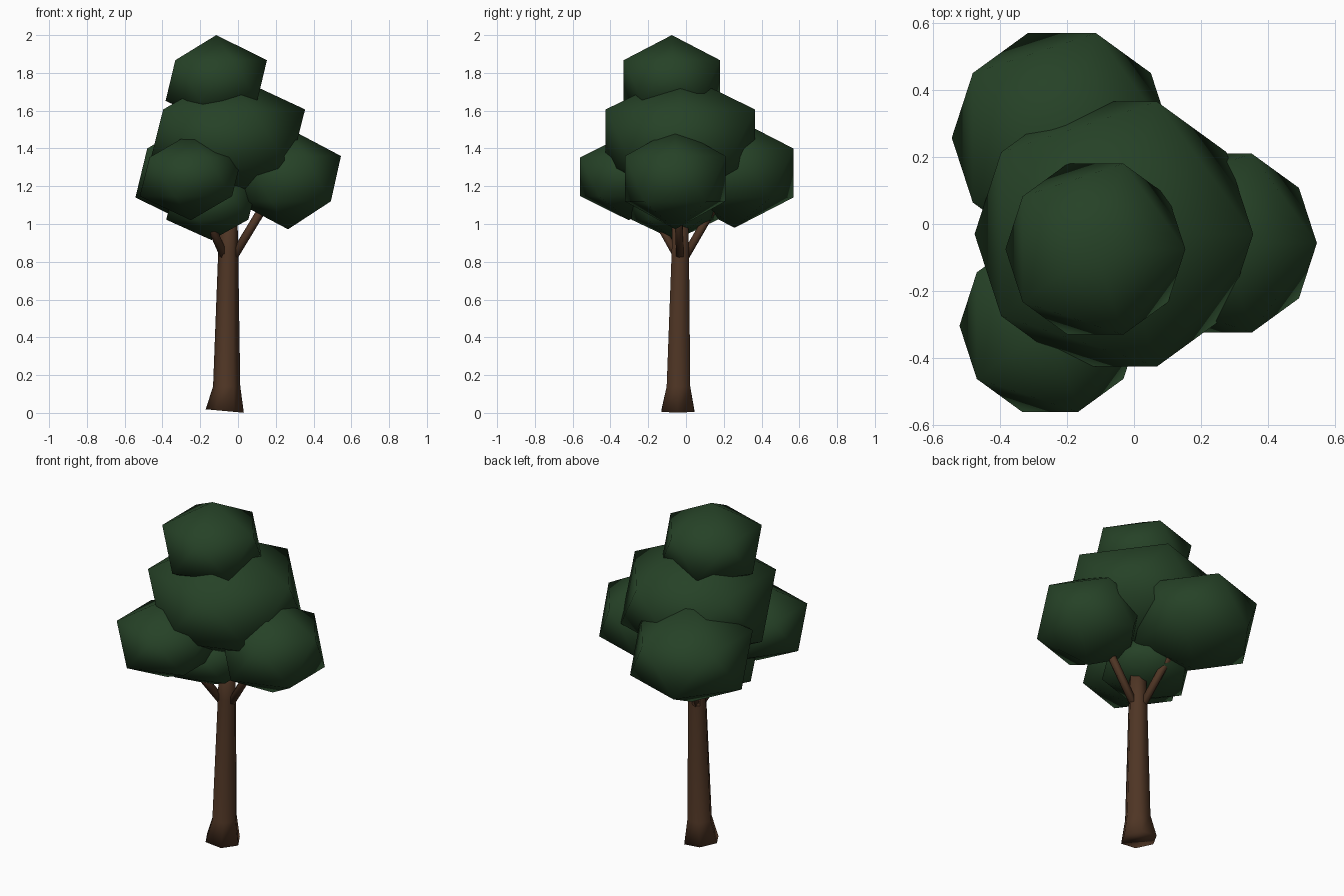
import bpy, math
from mathutils import Vector

if "Cube" in bpy.data.objects:
    bpy.data.objects.remove(bpy.data.objects["Cube"])


def material(name, color):
    m = bpy.data.materials.new(name)
    m.diffuse_color = (*color, 1)
    m.use_nodes = True
    m.node_tree.nodes["Principled BSDF"].inputs["Base Color"].default_value = m.diffuse_color
    return m


LEAF = material("leaf green", (0.019, 0.054, 0.020))
BARK = material("bark brown", (0.078, 0.036, 0.018))


def finish(obj, name, mat):
    obj.name = name
    obj.data.materials.append(mat)
    obj.data.polygons.foreach_set("use_smooth", [True] * len(obj.data.polygons))


def leaf_clump(name, center, ring, height):
    """Squashed icosahedron: ring is its plan radius, height its half height."""
    bpy.ops.mesh.primitive_ico_sphere_add(subdivisions=1, radius=1, location=center)
    obj = bpy.context.object
    r = ring / 0.894
    obj.scale = (r, r, height)
    finish(obj, name, LEAF)


def hex_tube(name, rings):
    """Six-sided closed tube through rings of (center, radius, x tilt)."""
    verts, faces = [], []
    for (x, y, z), r, tilt in rings:
        for i in range(6):
            a = i * math.pi / 3
            dx = r * math.cos(a)
            verts.append((x + dx, y + r * math.sin(a), z - tilt * dx))
    for k in range(len(rings) - 1):
        for i in range(6):
            j = (i + 1) % 6
            faces.append((k * 6 + i, k * 6 + j, k * 6 + 6 + j, k * 6 + 6 + i))
    faces.append(tuple(reversed(range(6))))
    faces.append(tuple(range(len(verts) - 6, len(verts))))
    mesh = bpy.data.meshes.new(name)
    mesh.from_pydata(verts, [], faces)
    obj = bpy.data.objects.new(name, mesh)
    bpy.context.collection.objects.link(obj)
    finish(obj, name, BARK)


def branch(name, start, end, radius=0.023):
    s, e = Vector(start), Vector(end)
    bpy.ops.mesh.primitive_cylinder_add(vertices=6, radius=radius,
                                        depth=(e - s).length, location=(s + e) / 2)
    obj = bpy.context.object
    obj.rotation_euler = (e - s).to_track_quat('Z', 'Y').to_euler()
    finish(obj, name, BARK)


# Crown
leaf_clump("top_foliage", (-0.115, -0.075, 1.76), 0.268, 0.24)
leaf_clump("main_foliage", (-0.06, -0.03, 1.45), 0.415, 0.35)
leaf_clump("right_foliage", (0.265, -0.057, 1.24), 0.28, 0.268)
leaf_clump("back_left_foliage", (-0.215, 0.257, 1.27), 0.328, 0.29)
leaf_clump("front_left_foliage", (-0.25, -0.303, 1.25), 0.27, 0.23)
leaf_clump("lower_foliage", (-0.14, -0.06, 1.11), 0.24, 0.195)

# Trunk with flared foot
hex_tube("trunk", [
    ((-0.07, -0.043, 0.01), 0.101, 0.09),
    ((-0.06, -0.04, 0.14), 0.072, 0.0),
    ((-0.052, -0.03, 0.85), 0.053, 0.0),
    ((-0.05, -0.03, 1.10), 0.046, 0.0),
])

# Branches into the side clumps
branch("right_branch", (-0.04, -0.03, 0.80), (0.19, -0.045, 1.18))
branch("back_left_branch", (-0.06, -0.02, 0.80), (-0.15, 0.20, 1.18))
branch("front_left_branch", (-0.06, -0.03, 0.80), (-0.21, -0.22, 1.14))
